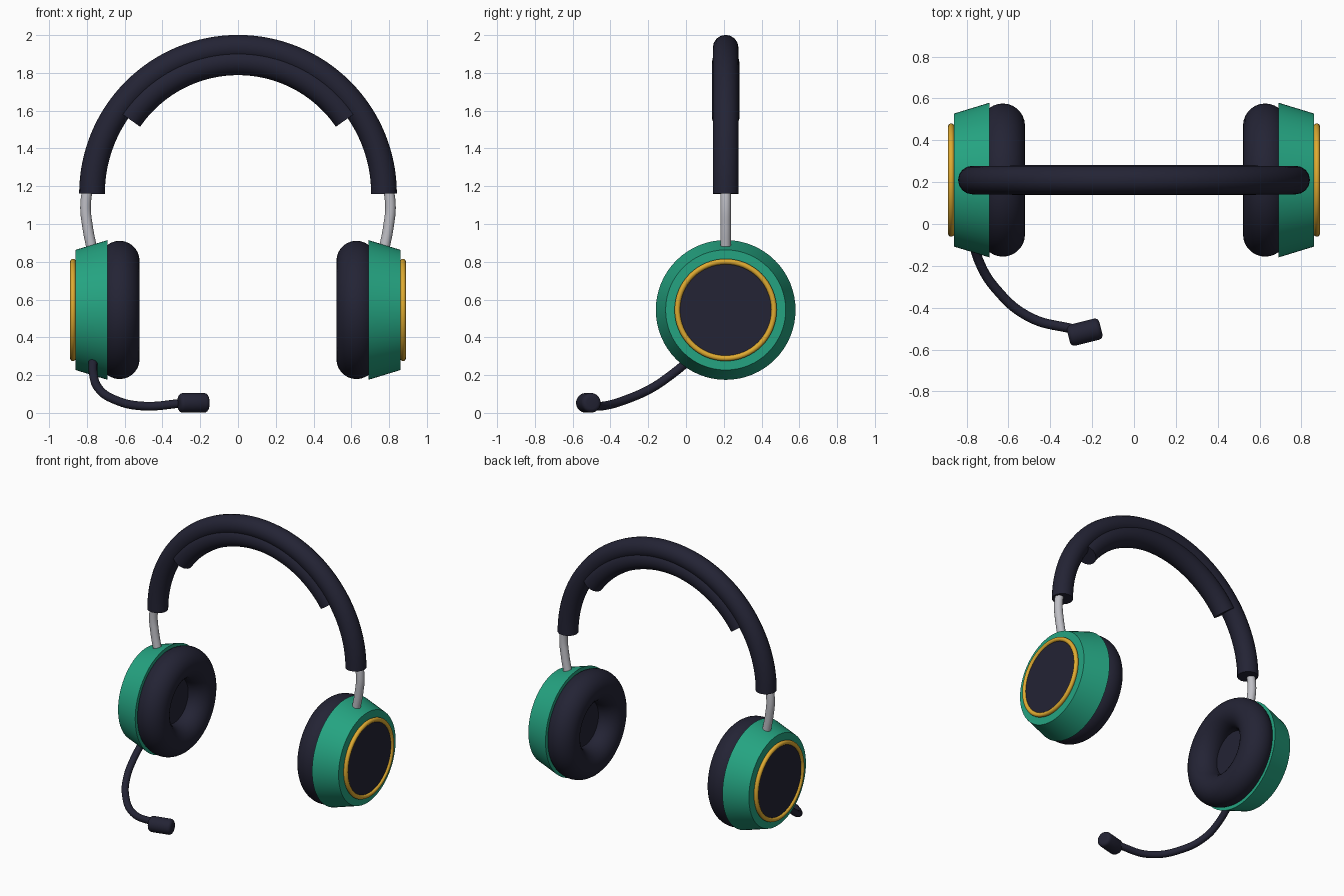
import bpy, bmesh, math
from mathutils import Vector, Matrix

cube = bpy.data.objects.get("Cube")
if cube:
    bpy.data.objects.remove(cube, do_unlink=True)

CY, CUP_Z, ARC_Z = 0.21, 0.545, 1.16   # depth of headset, cup height, arch centre


def material(name, rgb, metallic=0.0):
    m = bpy.data.materials.new(name)
    m.use_nodes = True
    m.diffuse_color = (*rgb, 1)
    m.node_tree.nodes["Principled BSDF"].inputs["Base Color"].default_value = (*rgb, 1)
    return m


DARK = material("dark navy", (0.017, 0.017, 0.035))
GREEN = material("green", (0.018, 0.37, 0.22))
GOLD = material("gold", (0.73, 0.40, 0.03))
METAL = material("light grey metal", (0.52, 0.52, 0.56))


def smooth(ob, angle=35):
    bpy.ops.object.select_all(action='DESELECT')
    ob.select_set(True)
    bpy.context.view_layer.objects.active = ob
    bpy.ops.object.shade_smooth_by_angle(angle=math.radians(angle))


def lathe(name, profile, mat, matrix, closed=False, steps=64):
    """Spin (along, radius) points about the local x axis."""
    bm = bmesh.new()
    verts = [bm.verts.new((a, 0, r)) for a, r in profile]
    pairs = list(zip(verts, verts[1:] + verts[:1]))
    edges = [bm.edges.new(p) for p in (pairs if closed else pairs[:-1])]
    bmesh.ops.spin(bm, geom=verts + edges, axis=(1, 0, 0), cent=(0, 0, 0),
                   angle=math.tau, steps=steps, use_merge=True)
    bmesh.ops.remove_doubles(bm, verts=bm.verts, dist=1e-5)
    bm.transform(matrix)
    bmesh.ops.recalc_face_normals(bm, faces=bm.faces)
    me = bpy.data.meshes.new(name)
    bm.to_mesh(me)
    bm.free()
    me.materials.append(mat)
    ob = bpy.data.objects.new(name, me)
    bpy.context.collection.objects.link(ob)
    smooth(ob)
    return ob


def tube(name, points, radius, mat, curved=False):
    """Round tube with flat ends along a path."""
    cu = bpy.data.curves.new(name, 'CURVE')
    cu.dimensions = '3D'
    cu.bevel_depth, cu.bevel_resolution = radius, 6
    cu.use_fill_caps = True
    cu.resolution_u = 12
    sp = cu.splines.new('BEZIER' if curved else 'POLY')
    pts = sp.bezier_points if curved else sp.points
    pts.add(len(points) - 1)
    for p, co in zip(pts, points):
        if curved:
            p.co = co
            p.handle_left_type = p.handle_right_type = 'AUTO'
        else:
            p.co = (*co, 1)
    cu.materials.append(mat)
    ob = bpy.data.objects.new(name, cu)
    bpy.context.collection.objects.link(ob)
    bpy.ops.object.select_all(action='DESELECT')
    ob.select_set(True)
    bpy.context.view_layer.objects.active = ob
    bpy.ops.object.convert(target='MESH')
    ob = bpy.context.view_layer.objects.active
    bm = bmesh.new()
    bm.from_mesh(ob.data)
    bmesh.ops.remove_doubles(bm, verts=bm.verts, dist=1e-5)
    bmesh.ops.recalc_face_normals(bm, faces=bm.faces)
    bm.to_mesh(ob.data)
    bm.free()
    smooth(ob)
    return ob


def arc(radius, start, steps=64):
    a0, a1 = math.radians(start), math.radians(180 - start)
    angles = [a0 + (a1 - a0) * i / steps for i in range(steps + 1)]
    return [(radius * math.cos(a), CY, ARC_Z + radius * math.sin(a)) for a in angles]


def ring(centre, major, minor, n):
    return [(centre + minor * math.cos(math.tau * i / n),
             major + minor * math.sin(math.tau * i / n)) for i in range(n)]


# Headband and the cushion under it
tube("headband", arc(0.773, 0), 0.068, DARK)
tube("headband_cushion", arc(0.70, 34.5), 0.072, DARK)

# Ear cups, mirrored left and right
for side, s in (("left", 1), ("right", -1)):
    place = Matrix.Translation((0, CY, CUP_Z)) @ Matrix.Diagonal((s, 1, 1, 1))
    lathe(side + "_cup_shell", [(0.69, 0), (0.69, 0.37), (0.86, 0.318), (0.86, 0)], GREEN, place)
    lathe(side + "_ear_cushion", ring(0.627, 0.26, 0.106, 28), DARK, place, closed=True)
    lathe(side + "_inner_cloth", [(0.645, 0), (0.645, 0.2), (0.68, 0.2), (0.68, 0)], DARK, place)
    lathe(side + "_cup_ring", ring(0.874, 0.256, 0.015, 14), GOLD, place, closed=True)
    lathe(side + "_cup_plate", [(0.85, 0), (0.85, 0.25), (0.877, 0.25), (0.877, 0)], DARK, place)
    stem = [(0.785, 1.24), (0.807, 1.1), (0.797, 0.99), (0.772, 0.86)]
    tube(side + "_stem", [(s * x, CY, z) for x, z in stem], 0.028, METAL, curved=True)

# Microphone boom and capsule
boom = [(-0.768, 0.02, 0.28), (-0.765, -0.08, 0.2), (-0.742, -0.175, 0.135),
        (-0.66, -0.31, 0.073), (-0.5, -0.445, 0.036), (-0.28, -0.505, 0.053)]
tube("microphone_boom", boom, 0.023, DARK, curved=True)
half, r, b = 0.08, 0.052, 0.022
bevel = [(half - b + b * math.sin(t * math.pi / 8), r - b + b * math.cos(t * math.pi / 8))
         for t in range(5)]
capsule = [(-half, 0)] + [(-x, y) for x, y in reversed(bevel)] + bevel + [(half, 0)]
lathe("microphone", capsule, DARK,
      Matrix.Translation((-0.236, -0.517, 0.053)) @ Matrix.Rotation(math.radians(14), 4, 'Z'),
      steps=32)
